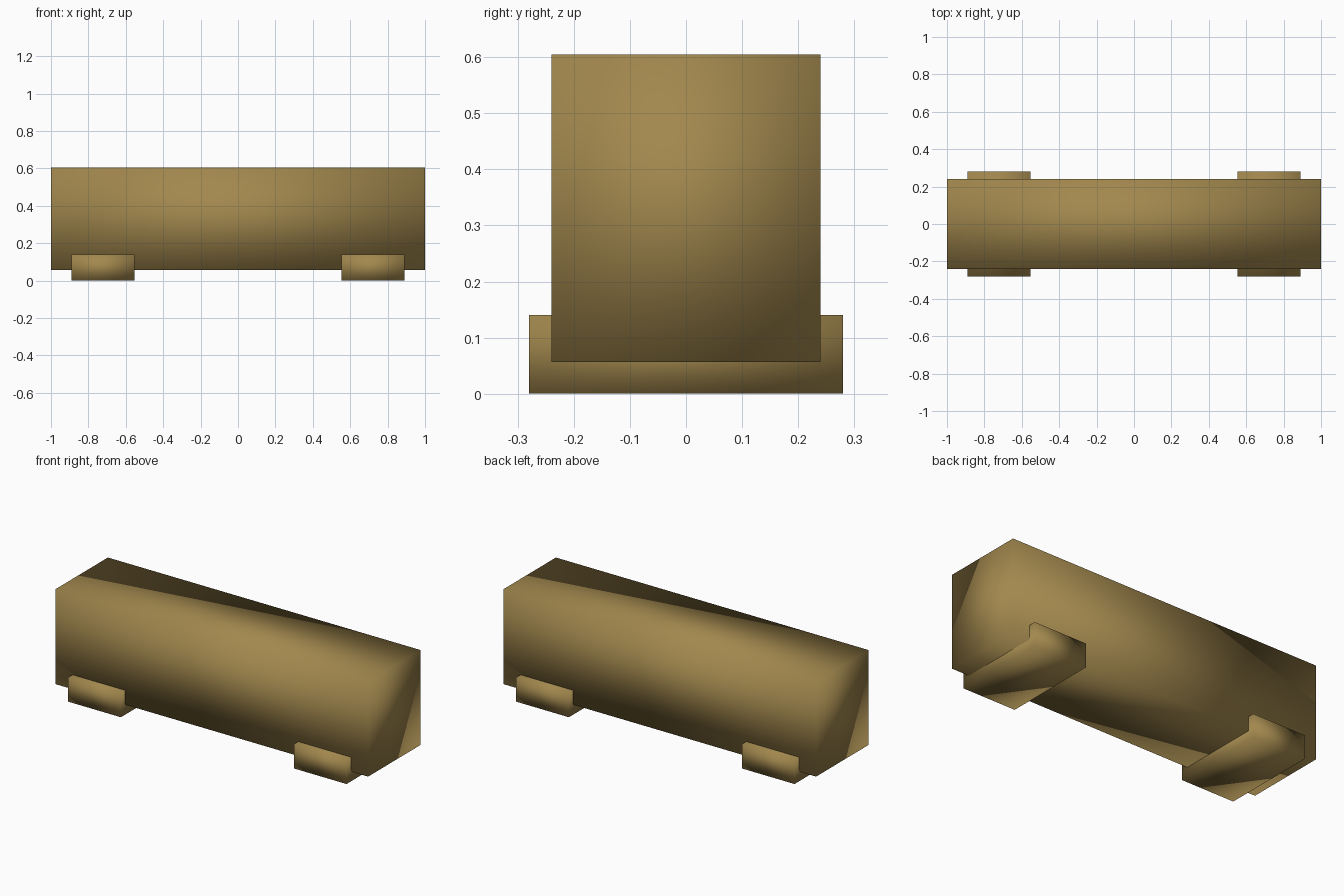
import bpy

if "Cube" in bpy.data.objects:
    bpy.data.objects.remove(bpy.data.objects["Cube"])

# single brass-brown colour
brown = bpy.data.materials.new("ochre_brown")
brown.diffuse_color = (0.36, 0.245, 0.075, 1)
brown.use_nodes = True
brown.node_tree.nodes["Principled BSDF"].inputs["Base Color"].default_value = brown.diffuse_color


def box(name, x, y, z):
    """Smooth-shaded box from (min, max) ranges on each axis."""
    bpy.ops.mesh.primitive_cube_add(size=1, location=[(a + b) / 2 for a, b in (x, y, z)])
    ob = bpy.context.object
    ob.name = name
    ob.scale = [b - a for a, b in (x, y, z)]
    bpy.ops.object.transform_apply(location=False, rotation=False, scale=True)
    bpy.ops.object.shade_smooth()
    ob.data.materials.append(brown)
    return ob


# long main body
box("body", (-1, 1), (-0.24, 0.24), (0.057, 0.605))

# two cross blocks carrying the body, slightly wider than it
box("left_wheel_block", (-0.89, -0.553), (-0.28, 0.28), (0, 0.14))
box("right_wheel_block", (0.553, 0.89), (-0.28, 0.28), (0, 0.14))
